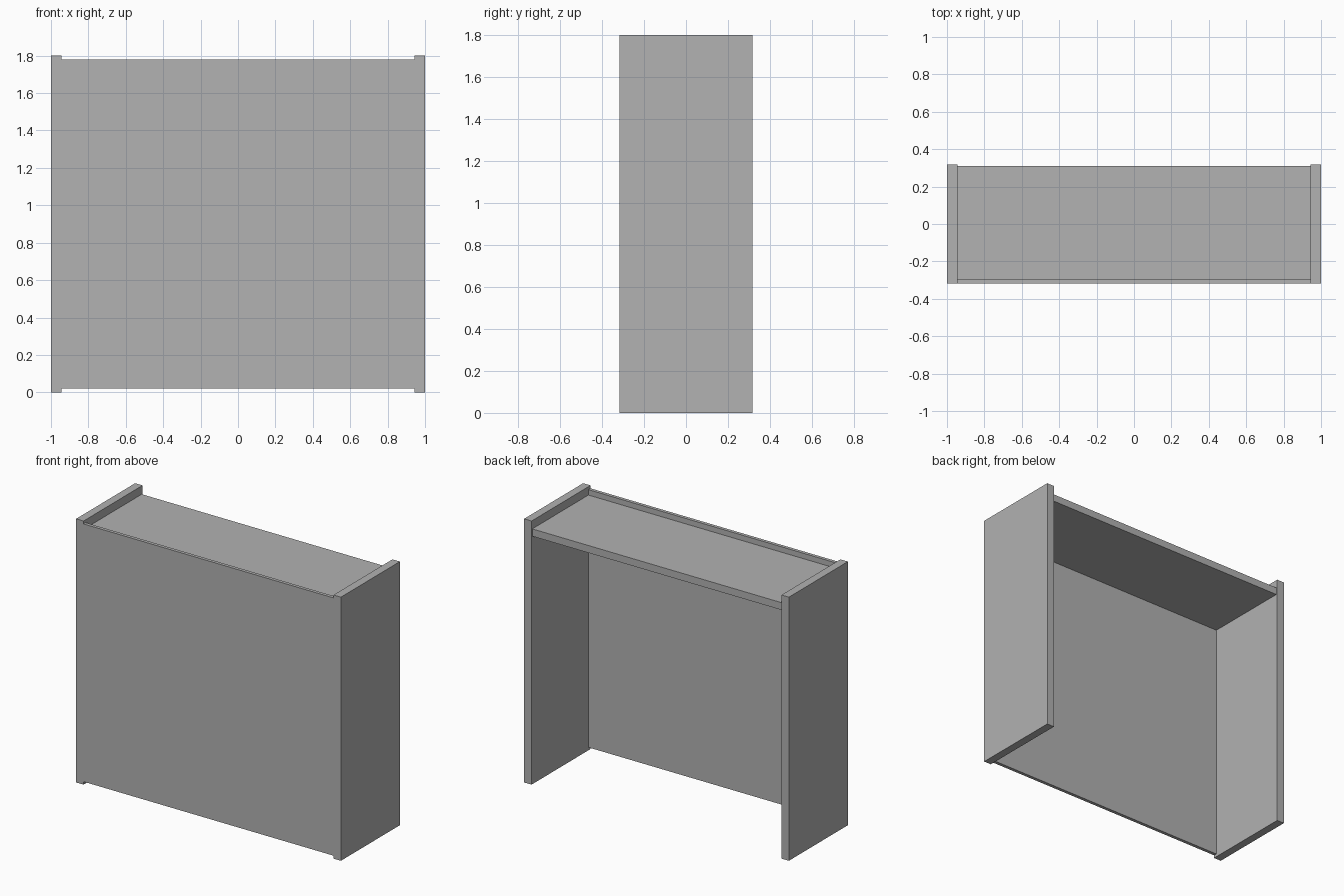
import bpy

cube = bpy.data.objects.get("Cube")
if cube:
    bpy.data.objects.remove(cube, do_unlink=True)

# Single plain grey finish
grey = bpy.data.materials.new("plain_grey")
grey.use_nodes = True
colour = (0.445, 0.445, 0.445, 1)
grey.diffuse_color = colour
grey.node_tree.nodes["Principled BSDF"].inputs["Base Color"].default_value = colour

HEIGHT = 1.80
DEPTH = 0.318      # half depth of the side panels
INNER = 0.944      # inner face of the side panels
FRONT_BACK = -0.295  # rear face of the front panel


def board(name, x, y, z):
    """Box spanning the given (low, high) range on each axis."""
    spans = (x, y, z)
    bpy.ops.mesh.primitive_cube_add(size=1, location=[(a + b) / 2 for a, b in spans])
    obj = bpy.context.object
    obj.name = name
    obj.scale = [b - a for a, b in spans]
    bpy.ops.object.transform_apply(location=False, rotation=False, scale=True)
    obj.data.materials.append(grey)
    return obj


# Side panels, full height
board("left_side_panel", (INNER, 1), (-DEPTH, DEPTH), (0, HEIGHT))
board("right_side_panel", (-1, -INNER), (-DEPTH, DEPTH), (0, HEIGHT))

# Front panel, slightly short of the sides at top and bottom
board("front_panel", (-INNER, INNER), (-DEPTH, FRONT_BACK), (0.02, 1.78))

# Top board, recessed below the front panel's upper edge
board("top_board", (-INNER, INNER), (FRONT_BACK, 0.31), (1.693, 1.743))
